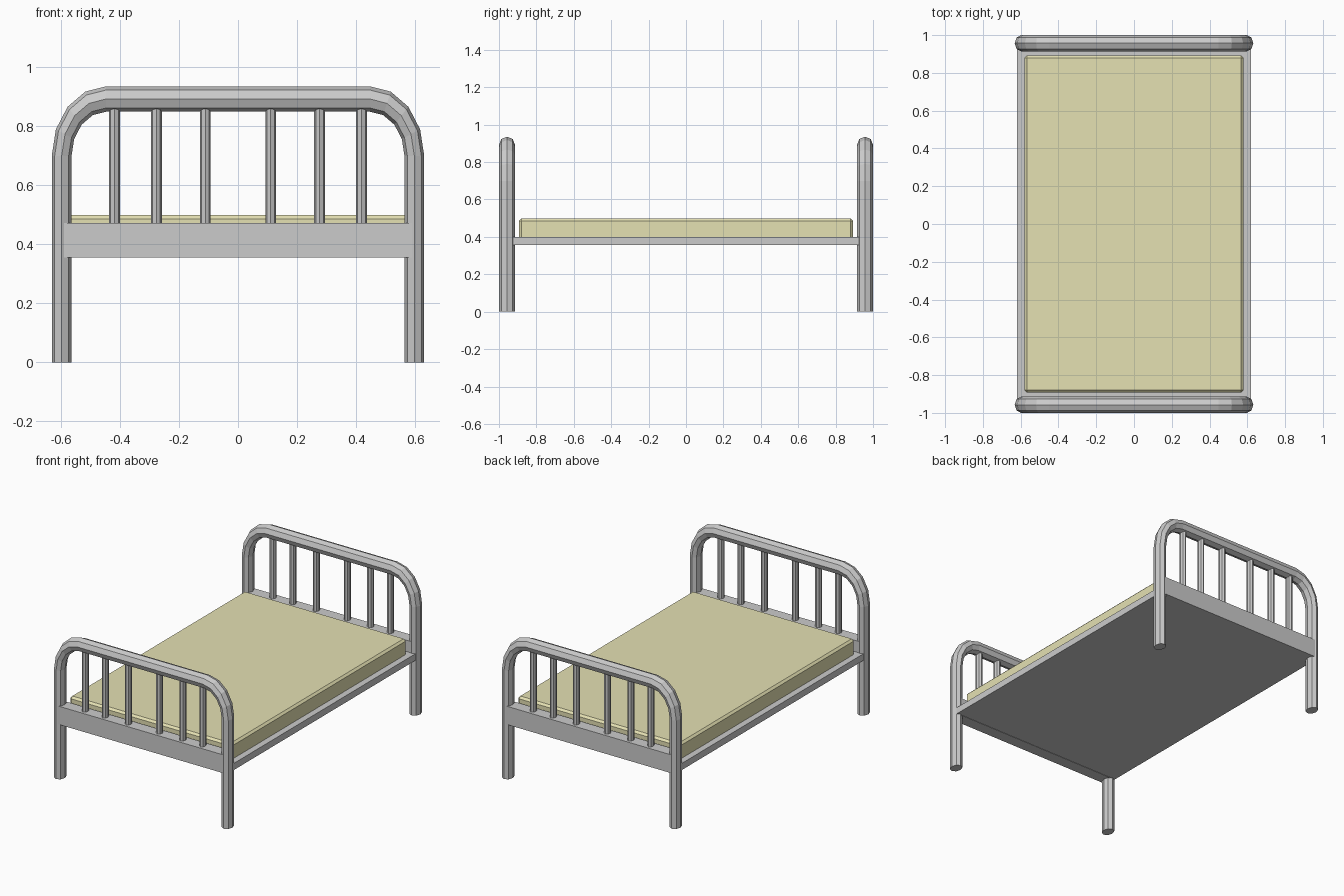
import bpy, bmesh
from math import sin, cos, pi, radians

if "Cube" in bpy.data.objects:
    bpy.data.objects.remove(bpy.data.objects["Cube"])

SQUEEZE = 0.78          # tubes are narrower along x
END_Y = 0.957           # centre line of head and foot frames


def finish(name, bm):
    bmesh.ops.recalc_face_normals(bm, faces=bm.faces[:])
    mesh = bpy.data.meshes.new(name)
    bm.to_mesh(mesh)
    bm.free()
    obj = bpy.data.objects.new(name, mesh)
    bpy.context.collection.objects.link(obj)
    return obj


def box(name, x, y, z0, z1, y0=None, bevel=0):
    """Box from -x to x, y0 (default -y) to y, z0 to z1."""
    y0 = -y if y0 is None else y0
    bm = bmesh.new()
    bmesh.ops.create_cube(bm, size=1)
    for v in bm.verts:
        v.co = (v.co.x * 2 * x,
                (y0 + y) / 2 + v.co.y * (y - y0),
                (z0 + z1) / 2 + v.co.z * (z1 - z0))
    if bevel:
        bmesh.ops.bevel(bm, geom=bm.edges[:], offset=bevel, segments=1,
                        affect='EDGES', profile=0.5)
    return finish(name, bm)


def tube(name, path, radius, y, sides=8):
    """Sweep a polygon along (x, z, outward angle) stations at depth y."""
    bm = bmesh.new()
    rings = []
    for x, z, ang in path:
        ring = []
        for i in range(sides):
            a = 2 * pi * i / sides
            r = radius * cos(a)
            ring.append(bm.verts.new(((x + r * cos(ang)) * SQUEEZE,
                                      y + radius * sin(a),
                                      z + r * sin(ang))))
        rings.append(ring)
    for a, b in zip(rings, rings[1:]):
        for i in range(sides):
            j = (i + 1) % sides
            bm.faces.new((a[i], a[j], b[j], b[i]))
    bm.faces.new(rings[0])
    bm.faces.new(rings[-1])
    return finish(name, bm)


# Arched path: leg, rounded corner, top rail, rounded corner, leg
BEND, CX, CZ = 0.193, 0.574, 0.70
path = [(CX + BEND, 0, 0)]
for side, start in ((1, 0), (-1, 90)):
    for k in range(5):
        t = radians(start + 22.5 * k)
        path.append((side * CX + BEND * cos(t), CZ + BEND * sin(t), t))
path.append((-CX - BEND, 0, pi))

# Head and foot ends
for label, s in (("foot", -1), ("head", 1)):
    y = s * END_Y
    tube(label + "_frame", path, 0.043, y)
    box(label + "_panel", 0.594, y + 0.0386, 0.355, 0.473, y0=y - 0.0386)
    for n, x in enumerate((-0.419, -0.277, -0.111, 0.111, 0.277, 0.419)):
        xs = x / SQUEEZE
        tube(f"{label}_bar_{n + 1}", [(xs, 0.46, 0), (xs, 0.875, 0)], 0.0237, y)

# Bed base
box("bed_base", 0.62, 0.93, 0.357, 0.40)

# Mattress
mattress = box("mattress", 0.579, 0.893, 0.385, 0.499, bevel=0.013)
mat = bpy.data.materials.new("mattress_fabric")
mat.diffuse_color = (0.78, 0.75, 0.45, 1)
mat.use_nodes = True
mat.node_tree.nodes["Principled BSDF"].inputs["Base Color"].default_value = mat.diffuse_color
mattress.data.materials.append(mat)
